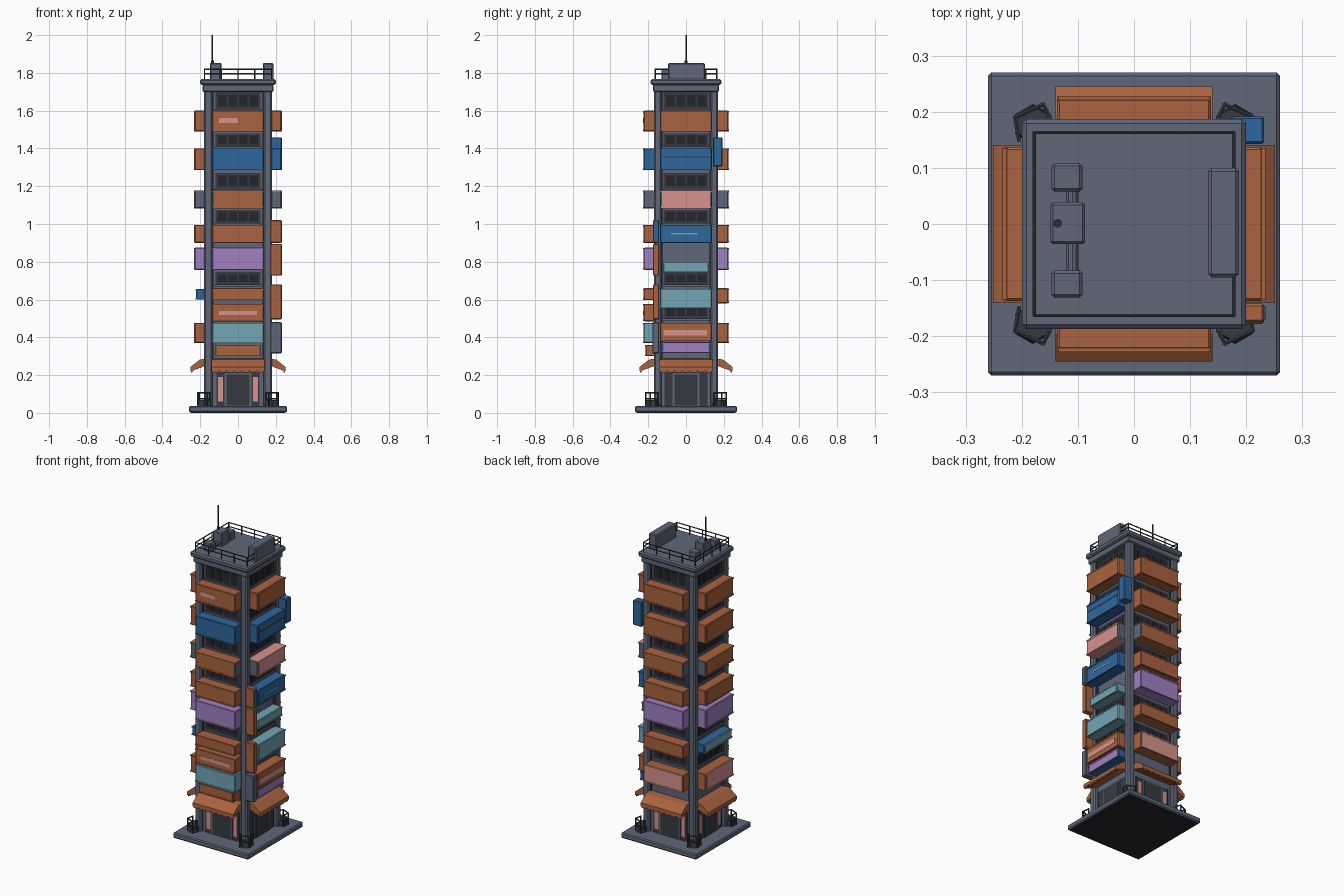
import bpy, bmesh, math
from mathutils import Vector, Matrix

if "Cube" in bpy.data.objects:
    bpy.data.objects.remove(bpy.data.objects["Cube"])

def mat(name, c):
    m = bpy.data.materials.new(name)
    m.diffuse_color = (*c, 1)
    m.use_nodes = True
    m.node_tree.nodes["Principled BSDF"].inputs["Base Color"].default_value = m.diffuse_color
    return m

M = {
    'grey': mat('slate grey', (0.115, 0.135, 0.19)),
    'dark': mat('charcoal', (0.04, 0.042, 0.052)),
    'black': mat('near black', (0.018, 0.018, 0.026)),
    'orange': mat('burnt orange', (0.40, 0.125, 0.05)),
    'blue': mat('blue', (0.028, 0.135, 0.34)),
    'cyan': mat('pale teal', (0.17, 0.38, 0.46)),
    'purple': mat('lilac', (0.36, 0.22, 0.55)),
    'pink': mat('salmon pink', (0.68, 0.29, 0.27)),
}

def finish(bm, name, *cols):
    me = bpy.data.meshes.new(name)
    bmesh.ops.recalc_face_normals(bm, faces=bm.faces)
    bm.to_mesh(me)
    bm.free()
    for c in cols:
        me.materials.append(M[c])
    ob = bpy.data.objects.new(name, me)
    bpy.context.collection.objects.link(ob)
    return ob

def box(name, col, x, y, z, bevel=0.0):
    """Box from (min, max) pairs, with optional chamfer."""
    bm = bmesh.new()
    bmesh.ops.create_cube(bm, size=1)
    for v in bm.verts:
        v.co = Vector([(p[0] + p[1]) / 2 + c * (p[1] - p[0]) for p, c in zip((x, y, z), v.co)])
    if bevel:
        bmesh.ops.bevel(bm, geom=bm.edges[:], offset=bevel, segments=1, affect='EDGES')
    return finish(bm, name, col)

def rod(name, col, a, b, r, n=8):
    a, b = Vector(a), Vector(b)
    bm = bmesh.new()
    bmesh.ops.create_cone(bm, cap_ends=True, segments=n, radius1=r, radius2=r, depth=(b - a).length)
    rot = (b - a).to_track_quat('Z', 'Y').to_matrix().to_4x4()
    bmesh.ops.transform(bm, matrix=Matrix.Translation((a + b) / 2) @ rot, verts=bm.verts)
    return finish(bm, name, col)

SIDES = ['front', 'right', 'back', 'left']

def place(ob, side):
    """Turn a part built for the front face onto another side."""
    i = SIDES.index(side)
    shift = Vector((0, -0.006, 0)) if i % 2 else Vector()
    ob.data.transform(Matrix.Rotation(i * math.pi / 2, 4, 'Z') @ Matrix.Translation(shift))
    return ob

def face_box(side, name, col, u, d, z, bevel=0.0):
    return place(box(side + '_' + name, col, u, (-d[1], -d[0]), z, bevel), side)

# plinth
box('plinth', 'grey', (-0.26, 0.26), (-0.27, 0.27), (0.003, 0.036), 0.006)
box('plinth_underside', 'black', (-0.25, 0.25), (-0.26, 0.26), (0, 0.006))

# tower core, corner columns, cornice and roof slab
box('tower_core', 'grey', (-0.155, 0.155), (-0.15, 0.15), (0.03, 1.735))
for sx in (-1, 1):
    for sy in (-1, 1):
        xs = sorted((sx * 0.135, sx * 0.18))
        ys = sorted((sy * 0.13, sy * 0.17))
        box('corner_column', 'grey', xs, ys, (0.03, 1.735), 0.008)
        # dark groove strips beside each column
        box('column_groove', 'dark', sorted((sx * 0.129, sx * 0.136)), sorted((sy * 0.14, sy * 0.16)), (0.29, 1.70))
        box('column_groove', 'dark', sorted((sx * 0.15, sx * 0.166)), sorted((sy * 0.124, sy * 0.131)), (0.29, 1.70))
        # corner guard: footing, posts and rails
        bm = bmesh.new()
        bmesh.ops.create_cone(bm, cap_ends=True, segments=6, radius1=0.036, radius2=0.032, depth=0.035,
                              matrix=Matrix.Translation((sx * 0.18, sy * 0.178, 0.05)))
        finish(bm, 'corner_footing', 'dark')
        pts = [(sx * x, sy * y) for x, y in ((0.15, 0.19), (0.162, 0.213), (0.212, 0.19), (0.205, 0.15))]
        for p in pts:
            rod('guard_post', 'dark', (*p, 0.03), (*p, 0.11), 0.0045, 6)
        for p, q in zip(pts, pts[1:]):
            for z in (0.075, 0.107):
                rod('guard_rail', 'dark', (*p, z), (*q, z), 0.004, 6)
box('cornice', 'grey', (-0.188, 0.188), (-0.175, 0.175), (1.70, 1.738), 0.005)
box('roof_slab', 'grey', (-0.2, 0.2), (-0.187, 0.187), (1.735, 1.768), 0.008)

# window bands, repeated on each side
BANDS = [(1.61, 1.695), (1.41, 1.48), (1.19, 1.27), (1.005, 1.075), (0.68, 0.745), (0.5, 0.57)]
for s in SIDES:
    for a, b in BANDS:
        face_box(s, 'window_band', 'dark', (-0.12, 0.12), (0.145, 0.154), (a, b))
        face_box(s, 'window_sill', 'grey', (-0.125, 0.125), (0.145, 0.162), (a - 0.01, a))
        for k in range(4):
            c = -0.084 + k * 0.056
            face_box(s, 'window_pane', 'black', (c - 0.022, c + 0.022), (0.15, 0.157), (a + 0.012, b - 0.012))
    # shopfront and door
    face_box(s, 'shopfront', 'dark', (-0.115, 0.115), (0.145, 0.156), (0.036, 0.215))
    face_box(s, 'door_frame', 'grey', (-0.072, 0.072), (0.15, 0.16), (0.036, 0.212))
    face_box(s, 'door', 'dark', (-0.062, 0.062), (0.155, 0.164), (0.04, 0.203))
    if s != 'right':
        for u in (-0.092, 0.092):
            face_box(s, 'lit_panel', 'pink', (u - 0.013, u + 0.013), (0.15, 0.159), (0.06, 0.19))
    # sloping awning with a scalloped lip
    bm = bmesh.new()
    prof = [(-0.15, 0.287), (-0.195, 0.283), (-0.245, 0.244), (-0.245, 0.222), (-0.238, 0.222), (-0.15, 0.255)]
    f = bm.faces.new([bm.verts.new((-0.14, y, z)) for y, z in prof])
    ext = bmesh.ops.extrude_face_region(bm, geom=[f])['geom']
    bmesh.ops.translate(bm, vec=(0.28, 0, 0), verts=[v for v in ext if isinstance(v, bmesh.types.BMVert)])
    place(finish(bm, s + '_awning', 'orange'), s)
    for k in range(7):
        u = -0.12 + k * 0.04
        face_box(s, 'awning_scallop', 'orange', (u - 0.015, u + 0.015), (0.236, 0.243), (0.214, 0.226))

# signs: casing box plus a thin face plate inside a raised border
def sign(side, case, plate, z0, z1, half=0.137, d=0.227):
    face_box(side, 'sign', case, (-half, half), (0.15, d - 0.003), (z0, z1), 0.004)
    face_box(side, 'sign_face', plate, (-half + 0.01, half - 0.01), (d - 0.008, d - 0.001),
             (z0 + 0.009, z1 - 0.009))
    for a, b in ((z0 + 0.001, z0 + 0.009), (z1 - 0.009, z1 - 0.001)):
        face_box(side, 'sign_border', plate, (-half + 0.002, half - 0.002), (d - 0.008, d + 0.001), (a, b))
    if case == 'grey':
        for a, b in ((z0 - 0.001, z0 + 0.003), (z1 - 0.003, z1 + 0.001)):
            face_box(side, 'sign_cover', plate, (-half, half), (0.15, d), (a, b))

ROWS = [(1.49, 1.60), (1.285, 1.40), (1.083, 1.176), (0.90, 0.995), (0.757, 0.875)]
for s, cols in (('front', 'orange blue orange orange purple'), ('right', 'orange blue pink blue'),
                ('back', 'orange orange orange orange purple'), ('left', 'orange orange orange orange purple')):
    for i, (c, (a, b)) in enumerate(zip(cols.split(), ROWS)):
        sign(s, 'grey' if i == 2 else c, c, a, b)
LOW = [('front', 'orange', 'orange', 0.597, 0.66), ('front', 'orange', 'orange', 0.485, 0.577),
       ('front', 'cyan', 'cyan', 0.37, 0.476), ('right', 'cyan', 'cyan', 0.555, 0.656),
       ('right', 'orange', 'orange', 0.38, 0.476), ('back', 'orange', 'orange', 0.58, 0.66),
       ('back', 'orange', 'pink', 0.37, 0.476), ('left', 'orange', 'pink', 0.37, 0.476)]
for row in LOW:
    sign(*row)
sign('front', 'orange', 'orange', 0.30, 0.36, 0.12, 0.215)
sign('right', 'cyan', 'cyan', 0.745, 0.80, 0.12, 0.217)
sign('right', 'blue', 'purple', 0.318, 0.374, 0.13, 0.22)
sign('left', 'blue', 'cyan', 0.60, 0.656, 0.137, 0.217)

# small accent strips on some signs
for s, c, u, z in (('front', 'pink', (-0.1, 0.0), (1.535, 1.56)), ('front', 'pink', (-0.1, 0.1), (0.518, 0.54)),
                   ('right', 'cyan', (-0.08, 0.06), (0.945, 0.953)), ('right', 'pink', (-0.12, 0.11), (0.41, 0.44)),
                   ('right', 'dark', (-0.127, 0.127), (1.352, 1.357))):
    face_box(s, 'sign_strip', c, u, (0.222, 0.2275), z)

# upright signs at the right-hand corners
for c, y, z in (('orange', (-0.175, -0.142), (0.90, 1.02)), ('orange', (-0.175, -0.142), (0.727, 0.895)),
                ('orange', (-0.175, -0.142), (0.495, 0.68)), ('grey', (-0.178, -0.142), (0.315, 0.48)),
                ('blue', (0.143, 0.192), (1.305, 1.458))):
    box('upright_sign', c, (0.172, 0.232), y, z, 0.004)
box('upright_sign_face', 'blue', (0.228, 0.234), (-0.171, -0.146), (0.908, 1.012))

# roof rails
cs = [(-0.178, -0.163), (0.178, -0.163), (0.178, 0.163), (-0.178, 0.163)]
for p, q in zip(cs, cs[1:] + cs[:1]):
    for z in (1.795, 1.82):
        rod('roof_rail', 'dark', (*p, z), (*q, z), 0.0035, 6)
    for k in range(4):
        x, y = (p[0] + (q[0] - p[0]) * k / 4, p[1] + (q[1] - p[1]) * k / 4)
        rod('roof_rail_post', 'dark', (x, y, 1.76), (x, y, 1.822), 0.0035, 6)

# rooftop units, ducts and mast
box('roof_unit_large', 'grey', (0.132, 0.187), (-0.095, 0.1), (1.76, 1.853), 0.006)
box('roof_unit_back', 'grey', (-0.147, -0.092), (0.058, 0.108), (1.76, 1.82), 0.005)
box('roof_unit_front', 'grey', (-0.147, -0.092), (-0.131, -0.083), (1.76, 1.82), 0.005)
box('roof_unit_middle', 'grey', (-0.149, -0.087), (-0.036, 0.039), (1.76, 1.852), 0.005)
for a, b in ((0.035, 0.06), (-0.085, -0.033)):
    rod('roof_duct', 'grey', (-0.11, a, 1.785), (-0.11, b, 1.785), 0.012, 10)
rod('mast_base', 'dark', (-0.136, 0.001, 1.845), (-0.136, 0.001, 1.865), 0.008)
rod('mast', 'dark', (-0.136, 0.001, 1.85), (-0.136, 0.001, 2.0), 0.0045)
